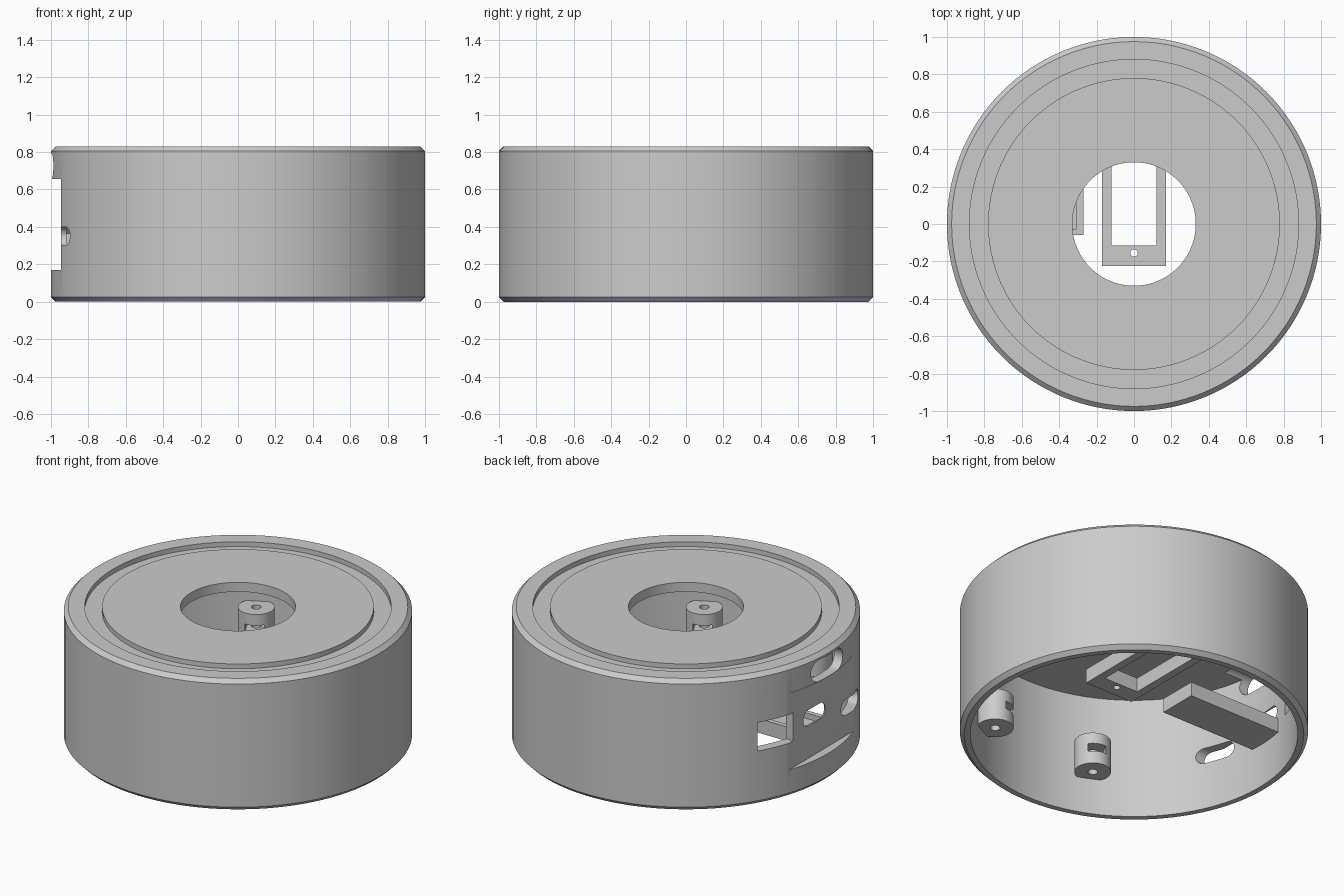
import bpy, bmesh, math
from mathutils import Matrix, Vector

if "Cube" in bpy.data.objects:
    bpy.data.objects.remove(bpy.data.objects["Cube"], do_unlink=True)

grey = bpy.data.materials.new("matte_grey")
grey.use_nodes = True
grey.diffuse_color = (0.6, 0.6, 0.6, 1)
grey.node_tree.nodes["Principled BSDF"].inputs["Base Color"].default_value = (0.6, 0.6, 0.6, 1)


def finish(bm, name):
    bmesh.ops.recalc_face_normals(bm, faces=bm.faces)
    me = bpy.data.meshes.new(name)
    bm.to_mesh(me)
    bm.free()
    me.materials.append(grey)
    ob = bpy.data.objects.new(name, me)
    bpy.context.collection.objects.link(ob)
    return ob


def lathe(name, profile, segs=128):
    """Closed ring swept from a closed (radius, height) profile."""
    bm = bmesh.new()
    rings = []
    for i in range(segs):
        a = math.tau * i / segs
        rings.append([bm.verts.new((r * math.cos(a), r * math.sin(a), z)) for r, z in profile])
    n = len(profile)
    for i in range(segs):
        p, q = rings[i], rings[(i + 1) % segs]
        for j in range(n):
            k = (j + 1) % n
            bm.faces.new((p[j], q[j], q[k], p[k]))
    return finish(bm, name)


def box(name, x, y, z):
    """Box from (low, high) pairs on each axis."""
    bm = bmesh.new()
    size = [b - a for a, b in (x, y, z)]
    mid = Vector([(a + b) / 2 for a, b in (x, y, z)])
    bmesh.ops.create_cube(bm, size=1, matrix=Matrix.Translation(mid) @ Matrix.Diagonal((*size, 1)))
    return finish(bm, name)


def cylinder(name, x, y, z, r, segs=32):
    bm = bmesh.new()
    bmesh.ops.create_cone(bm, cap_ends=True, segments=segs, radius1=r, radius2=r, depth=z[1] - z[0],
                          matrix=Matrix.Translation((x, y, sum(z) / 2)))
    return finish(bm, name)


def slot(name, y, z, half, r, x=(-1.2, -0.8), steps=12):
    """Round-ended slot running through the wall along x."""
    bm = bmesh.new()
    pts = []
    for side in (1, -1):
        for i in range(steps + 1):
            a = math.pi * i / steps - math.pi / 2
            pts.append((y + side * (half - r + r * math.cos(a)), z + side * r * math.sin(a)))
    face = bm.faces.new([bm.verts.new((x[0], *p)) for p in pts])
    ext = bmesh.ops.extrude_face_region(bm, geom=[face], use_keep_orig=True)
    bmesh.ops.translate(bm, vec=(x[1] - x[0], 0, 0),
                        verts=[v for v in ext["geom"] if isinstance(v, bmesh.types.BMVert)])
    return finish(bm, name)


def cut(ob, *cutters):
    bpy.context.view_layer.objects.active = ob
    for c in cutters:
        c.hide_render = True
        m = ob.modifiers.new("cut", "BOOLEAN")
        m.operation, m.solver, m.object = "DIFFERENCE", "EXACT", c
        bpy.ops.object.modifier_apply(modifier=m.name)
        bpy.data.objects.remove(c, do_unlink=True)


def smooth(ob):
    bpy.ops.object.select_all(action="DESELECT")
    ob.select_set(True)
    bpy.context.view_layer.objects.active = ob
    bpy.ops.object.shade_smooth_by_angle(angle=math.radians(25))


# Round housing: chamfered wall, top deck with ring groove and central opening
TOP, DECK, GROOVE = 0.83, 0.77, 0.8
housing = lathe("housing", [
    (0.94, 0), (0.975, 0), (1, 0.025), (1, TOP - 0.025), (0.975, TOP), (0.88, TOP),
    (0.88, GROOVE), (0.78, GROOVE), (0.78, TOP), (0.33, TOP), (0.33, DECK), (0.94, DECK)])

# Flat panel on the side, with its port openings
cut(housing,
    box("flat_cutter", (-1.2, -0.946), (-0.6, 0.6), (0.17, 0.655)),
    box("square_port_cutter", (-1.2, -0.7), (0.28, 0.51), (0.34, 0.52)),
    slot("tray_port_cutter", 0.067, 0.425, 0.11, 0.05),
    slot("side_port_cutter", -0.32, 0.35, 0.12, 0.05),
    slot("upper_port_cutter", 0, 0.725, 0.16, 0.068))
smooth(housing)

# Board tray reaching in from the wall
tray = box("board_tray", (-0.942, -0.27), (-0.06, 0.19), (0.275, 0.365))
cut(tray, box("tray_cutter", (-0.93, -0.31), (-0.03, 0.16), (0.33, 0.5)))

# Rectangular mounting frame below the opening
frame = box("mounting_frame", (-0.17, 0.17), (-0.225, 0.49), (0.38, 0.47))
cut(frame, box("window_cutter", (-0.12, 0.12), (-0.115, 0.38), (0.3, 0.6)),
    *[cylinder("screw_cutter", 0, y, (0.3, 0.6), 0.02, 24) for y in (-0.155, 0.42)])
smooth(frame)

# Screw posts on the inner wall, each with a bore and a nut slot
for i, deg in enumerate((66, 118, 246, 298)):
    post = cylinder("screw_post_%d" % (i + 1), 0.86, 0, (0.23, 0.43), 0.105, 48)
    cut(post, cylinder("bore_cutter", 0.86, 0, (0.1, 0.6), 0.028, 24),
        box("nut_cutter", (0.7, 0.9), (-0.055, 0.055), (0.31, 0.36)),
        box("wall_cutter", (0.945, 1.1), (-0.2, 0.2), (0.1, 0.6)))
    post.data.transform(Matrix.Rotation(math.radians(deg), 4, "Z"))
    smooth(post)
